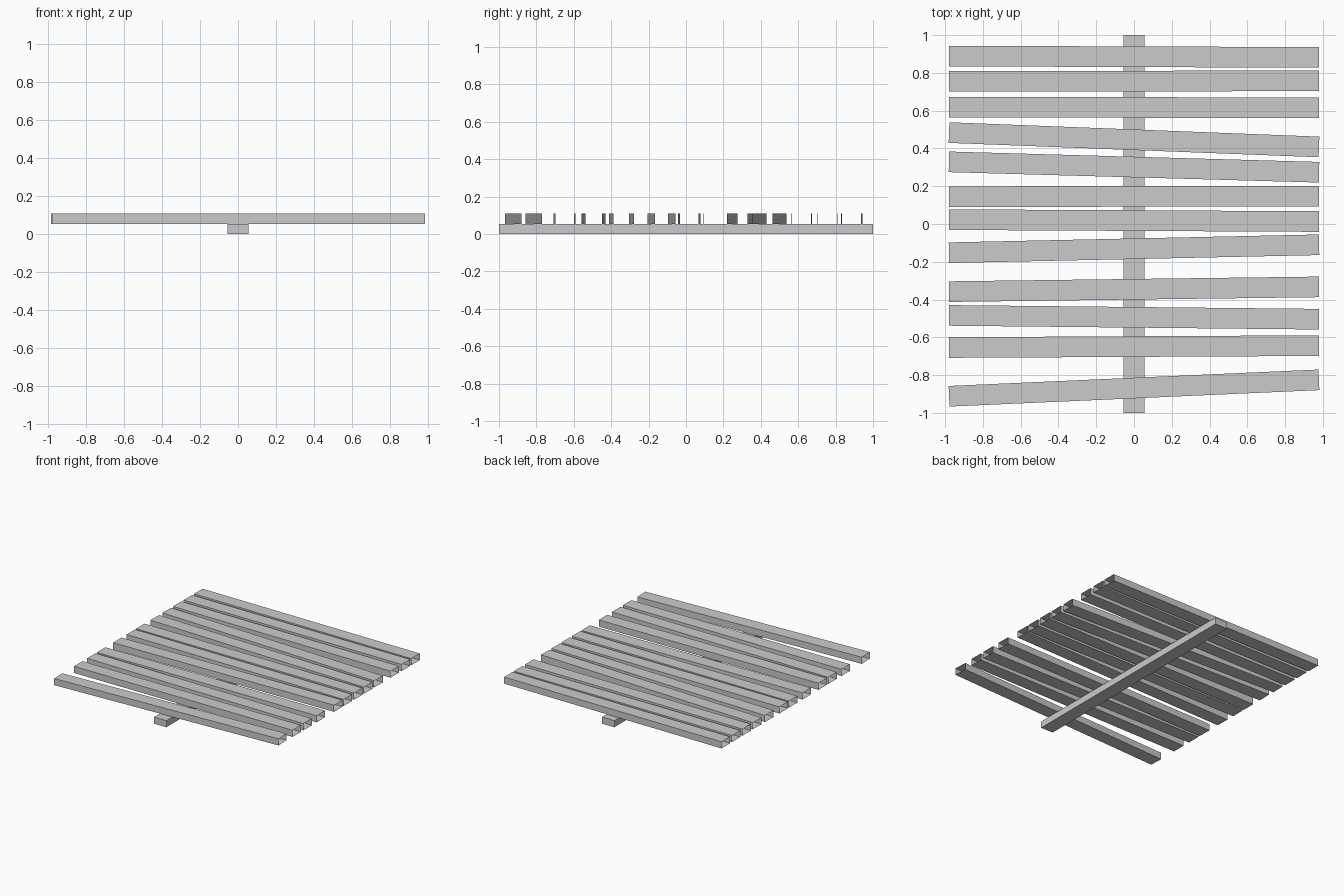
import bpy, bmesh, math
from mathutils import Matrix

if "Cube" in bpy.data.objects:
    bpy.data.objects.remove(bpy.data.objects["Cube"])

WIDTH, THICK, LENGTH = 0.109, 0.054, 1.96


def box(name, size, center, angle=0.0, open_ends=False):
    """Box part; open_ends removes the two faces across its length (x)."""
    bm = bmesh.new()
    bmesh.ops.create_cube(bm, size=1.0)
    if open_ends:
        ends = [f for f in bm.faces if abs(f.normal.x) > 0.9]
        bmesh.ops.delete(bm, geom=ends, context='FACES_ONLY')
    bmesh.ops.scale(bm, vec=size, verts=bm.verts)
    mesh = bpy.data.meshes.new(name)
    bm.to_mesh(mesh)
    bm.free()
    obj = bpy.data.objects.new(name, mesh)
    obj.matrix_world = Matrix.Translation(center) @ Matrix.Rotation(angle, 4, 'Z')
    bpy.context.collection.objects.link(obj)
    return obj


# Support beam running front to back
box("support_beam", (0.11, 2.0, THICK), (0, 0, THICK / 2))

# Loose planks laid across it: (y at left end, y at right end)
planks = [
    (0.889, 0.882), (0.755, 0.758), (0.619, 0.615), (0.484, 0.408),
    (0.329, 0.274), (0.145, 0.147), (0.023, 0.013), (-0.152, -0.110),
    (-0.358, -0.333), (-0.484, -0.504), (-0.654, -0.644), (-0.912, -0.825),
]
for i, (left, right) in enumerate(planks, 1):
    box(f"plank_{i:02d}", (LENGTH, WIDTH, THICK),
        (0, (left + right) / 2, THICK * 1.5),
        math.atan2(right - left, LENGTH), open_ends=True)
